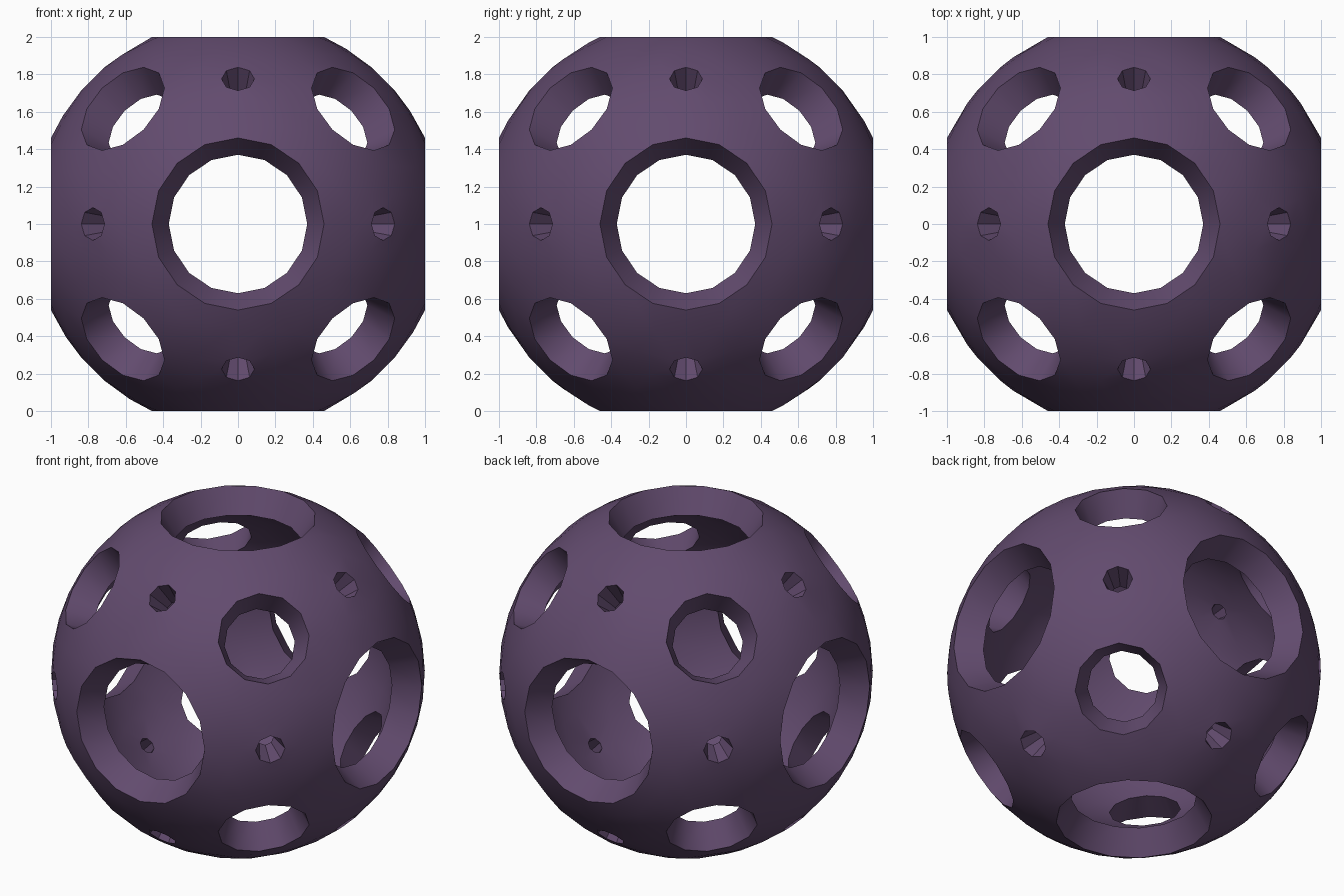
import bpy, bmesh, math
from itertools import product
from mathutils import Vector

if "Cube" in bpy.data.objects:
    bpy.data.objects.remove(bpy.data.objects["Cube"])

R_OUT = math.hypot(1.0, 0.46)     # outer sphere, cut flat at 1.0 by the big holes
R_IN = 0.925                      # inner sphere
# axes used by direction: outer radius, inner radius, sides
HOLES = {1: (0.46, 0.37, 16), 2: (0.088, 0.05, 8), 3: (0.272, 0.21, 12)}


def ring(n, radius, sphere, sides):
    """Circle of points lying on a sphere around direction n."""
    ref = Vector((1, 0, 0)) if abs(n.z) > 0.99 else Vector((0, 0, 1))
    u = (ref - n * ref.dot(n)).normalized()
    v = n.cross(u)
    h = math.sqrt(sphere ** 2 - radius ** 2)
    return [n * h + (u * math.cos(a) + v * math.sin(a)) * radius
            for a in (2 * math.pi * i / sides for i in range(sides))]


# Rims of the 26 holes
outer, inner, owner, rings, cones = [], [], [], [], []
for d in product((-1, 0, 1), repeat=3):
    kind = sum(abs(c) for c in d)
    if kind == 0:
        continue
    n = Vector(d).normalized()
    r_out, r_in, sides = HOLES[kind]
    rings.append(range(len(outer), len(outer) + sides))
    owner += [len(rings)] * sides
    outer += ring(n, r_out, R_OUT, sides)
    inner += ring(n, r_in, R_IN, sides)
    cones.append((n, math.asin(r_out / R_OUT) + 0.05))

# Points on the sphere between the holes
bm = bmesh.new()
bmesh.ops.create_icosphere(bm, subdivisions=4, radius=1)
for vert in bm.verts:
    p = vert.co.normalized()
    if all(p.angle(n) > a for n, a in cones):
        outer.append(p * R_OUT)
        inner.append(p * R_IN)
        owner.append(0)
bm.free()

# Outer skin: hull of all points, without the caps over the holes
bm = bmesh.new()
index = {bm.verts.new(p): i for i, p in enumerate(outer)}
bmesh.ops.convex_hull(bm, input=list(bm.verts))
skin = []
for f in bm.faces:
    ids = [index[v] for v in f.verts]
    owners = {owner[i] for i in ids}
    if len(owners) > 1 or owners == {0}:
        skin.append(ids)
bm.free()

# Inner skin and tapered hole walls
count = len(outer)
faces = skin + [[i + count for i in reversed(f)] for f in skin]
for r in rings:
    for k in range(len(r)):
        a, b = r[k], r[(k + 1) % len(r)]
        faces.append([a, b, b + count, a + count])

lift = Vector((0, 0, 1))
mesh = bpy.data.meshes.new("pierced_ball")
mesh.from_pydata([p + lift for p in outer + inner], [], faces)
bm = bmesh.new()
bm.from_mesh(mesh)
bmesh.ops.recalc_face_normals(bm, faces=bm.faces)
bm.to_mesh(mesh)
bm.free()

ball = bpy.data.objects.new("pierced_ball", mesh)
bpy.context.collection.objects.link(ball)
mat = bpy.data.materials.new("dark purple")
mat.diffuse_color = (0.122, 0.07, 0.156, 1)
mat.use_nodes = True
mat.node_tree.nodes["Principled BSDF"].inputs["Base Color"].default_value = mat.diffuse_color
mesh.materials.append(mat)

bpy.context.view_layer.objects.active = ball
ball.select_set(True)
bpy.ops.object.shade_smooth_by_angle(angle=math.radians(35))
